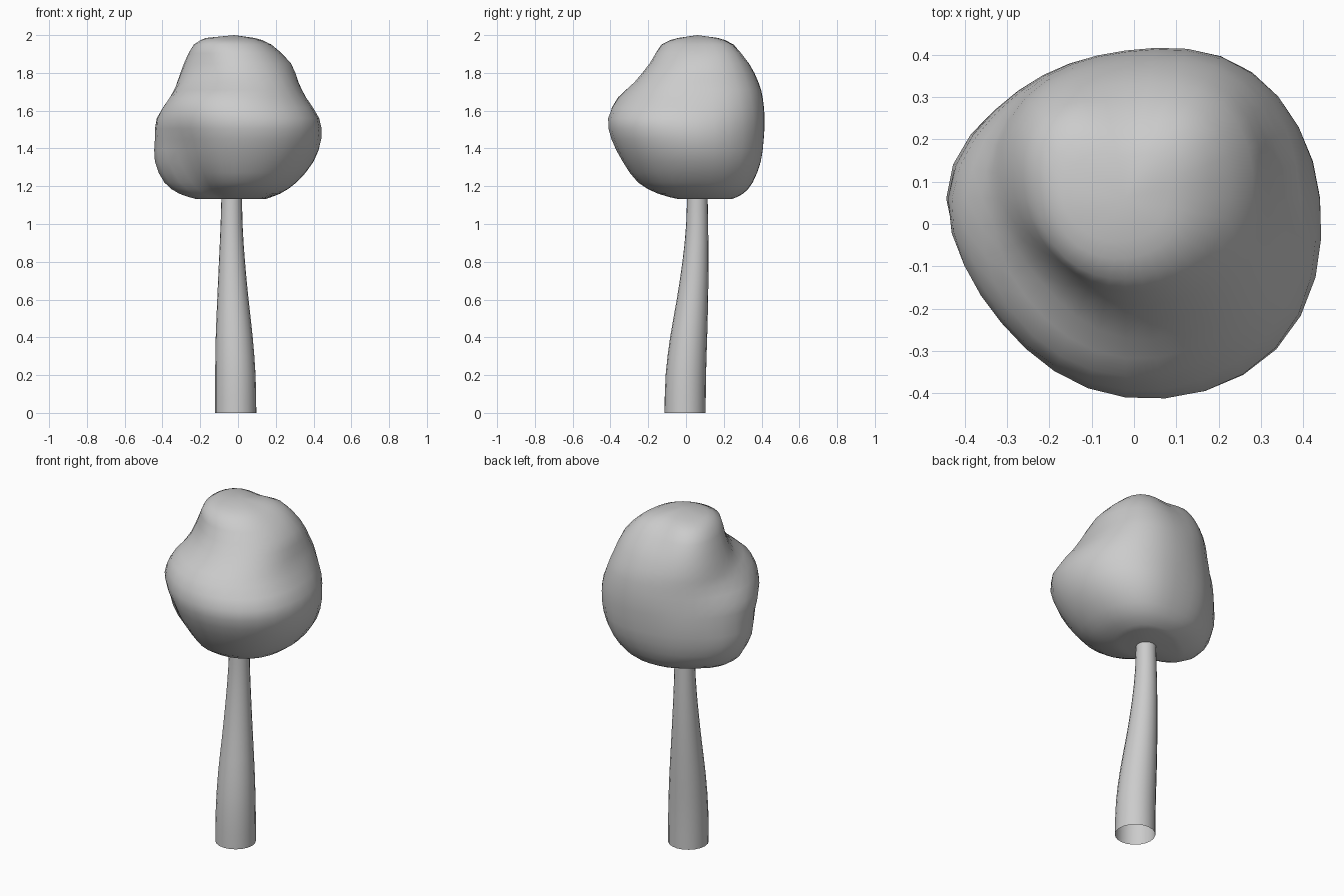
import bpy, bmesh, math

if "Cube" in bpy.data.objects:
    bpy.data.objects.remove(bpy.data.objects["Cube"])


def cubic(a, b, c, d, t):
    """Catmull-Rom interpolation between b and c."""
    return 0.5 * (2*b + (c - a)*t + (2*a - 5*b + 4*c - d)*t*t
                  + (3*b - a - 3*c + d)*t**3)


def refine(rows, steps):
    """Smoothly insert rows between the given rows."""
    out, n = [], len(rows)
    for i in range(n - 1):
        four = [rows[max(0, min(n - 1, i + k))] for k in (-1, 0, 1, 2)]
        for s in range(steps):
            out.append([cubic(*v, s / steps) for v in zip(*four)])
    return out + [list(rows[-1])]


def loft(name, rings, bottom=None, top=None):
    """Skin rings of points, optionally closing the ends to a pole."""
    bm = bmesh.new()
    vs = [[bm.verts.new(p) for p in r] for r in rings]
    n = len(vs[0])
    for a, b in zip(vs, vs[1:]):
        for i in range(n):
            j = (i + 1) % n
            bm.faces.new((a[i], a[j], b[j], b[i]))
    for pole, ring in ((bottom, vs[0]), (top, vs[-1])):
        if pole:
            p = bm.verts.new(pole)
            for i in range(n):
                bm.faces.new((ring[i], ring[(i + 1) % n], p))
    if bottom:
        bmesh.ops.recalc_face_normals(bm, faces=bm.faces[:])
    me = bpy.data.meshes.new(name)
    bm.to_mesh(me)
    bm.free()
    me.shade_smooth()
    ob = bpy.data.objects.new(name, me)
    bpy.context.collection.objects.link(ob)
    return ob


# Trunk: open tube, each row is height, centre x, centre y, radius
trunk_rows = [
    (0.00, -0.012, -0.005, 0.109),
    (0.20, -0.014, -0.001, 0.107),
    (0.40, -0.020, 0.014, 0.098),
    (0.60, -0.027, 0.034, 0.083),
    (0.80, -0.032, 0.050, 0.069),
    (1.00, -0.034, 0.059, 0.058),
    (1.22, -0.033, 0.060, 0.053),
]
SIDES = 20
loft("trunk", [[(x + r*math.cos(2*math.pi*i/SIDES), y + r*math.sin(2*math.pi*i/SIDES), z)
                for i in range(SIDES)] for z, x, y, r in refine(trunk_rows, 2)])

# Foliage: height, then radii towards E, NE, N, NW, W, SW, S, SE
CX, CY = -0.02, 0.06
leaf_rows = [
    (1.132, .15, .20, .18, .17, .20, .10, .10, .12),
    (1.160, .24, .27, .24, .24, .29, .17, .20, .24),
    (1.220, .33, .34, .29, .31, .37, .25, .31, .34),
    (1.330, .42, .40, .33, .35, .42, .33, .39, .43),
    (1.450, .46, .42, .345, .36, .42, .38, .45, .49),
    (1.560, .445, .42, .35, .355, .41, .415, .47, .50),
    (1.670, .38, .40, .34, .34, .34, .38, .42, .42),
    (1.750, .34, .37, .32, .33, .30, .28, .33, .36),
    (1.850, .30, .32, .27, .30, .26, .225, .25, .28),
    (1.950, .19, .23, .18, .24, .21, .20, .19, .19),
    (1.985, .10, .13, .10, .14, .15, .12, .10, .10),
]
SUB = 4
rings = []
for z, *rad in refine(leaf_rows, 2):
    ring = []
    for i in range(8 * SUB):
        k, t = i // SUB, (i % SUB) / SUB
        r = cubic(rad[k - 1], rad[k], rad[(k + 1) % 8], rad[(k + 2) % 8], t)
        a = math.pi * i / (4 * SUB)
        ring.append((CX + r*math.cos(a), CY + r*math.sin(a), z))
    rings.append(ring)
loft("foliage", rings, (CX, CY, 1.145), (CX, CY, 2.0))
